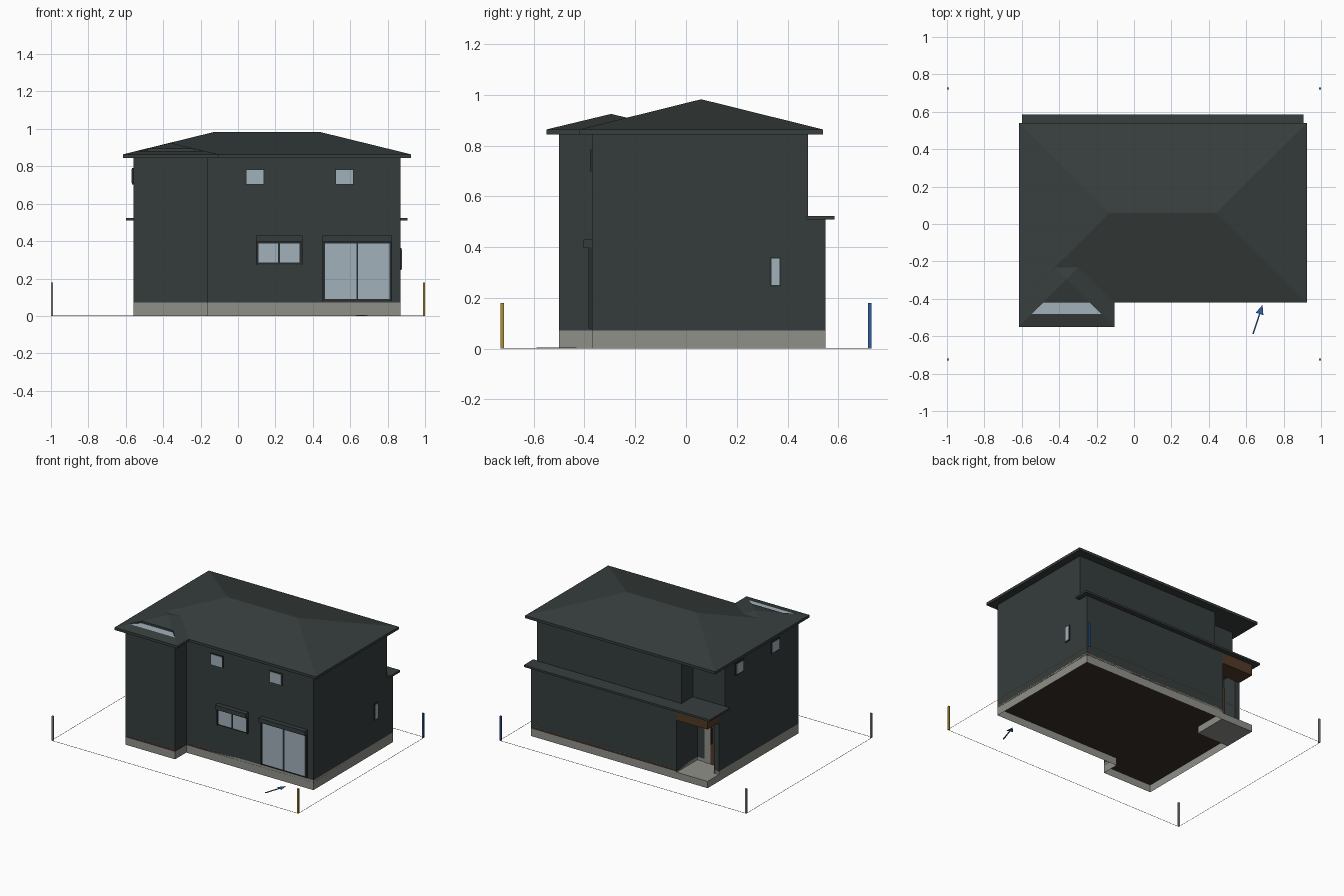
import bpy, bmesh

cube = bpy.data.objects.get("Cube")
if cube:
    bpy.data.objects.remove(cube, do_unlink=True)


def material(name, rgb):
    m = bpy.data.materials.new(name)
    m.use_nodes = True
    m.diffuse_color = (*rgb, 1)
    m.node_tree.nodes["Principled BSDF"].inputs["Base Color"].default_value = (*rgb, 1)
    return m


WALL = material("dark_green_grey", (.036, .046, .046))
ROOF = material("roof_slate", (.038, .049, .047))
TRIM = material("dark_trim", (.022, .027, .027))
BASE = material("concrete", (.28, .28, .255))
GLASS = material("pale_glass", (.36, .44, .50))
WOOD = material("brown_wood", (.085, .042, .02))
FLOOR = material("dark_brown", (.045, .028, .02))
GOLD = material("gold", (.42, .27, .03))
BLUE = material("blue", (.03, .11, .36))
GREY = material("post_grey", (.33, .33, .33))


def finish(name, bm, *mats):
    bmesh.ops.recalc_face_normals(bm, faces=bm.faces)
    me = bpy.data.meshes.new(name)
    bm.to_mesh(me)
    bm.free()
    ob = bpy.data.objects.new(name, me)
    for m in mats:
        me.materials.append(m)
    bpy.context.collection.objects.link(ob)
    return ob


def prism(name, outline, z0, z1, mat, rim=0):
    """Extrude a plan outline; with rim, keep only a border wall of that width."""
    bm = bmesh.new()
    face = bm.faces.new([bm.verts.new((x, y, z0)) for x, y in outline])
    if rim:
        bmesh.ops.inset_region(bm, faces=[face], thickness=rim, use_boundary=True)
        bmesh.ops.delete(bm, geom=[face], context='FACES_ONLY')
    top = bmesh.ops.extrude_face_region(bm, geom=bm.faces[:], use_keep_orig=True)
    bmesh.ops.translate(bm, vec=(0, 0, z1 - z0),
                        verts=[g for g in top["geom"] if isinstance(g, bmesh.types.BMVert)])
    return finish(name, bm, mat)


def box(name, x0, x1, y0, y1, z0, z1, mat):
    return prism(name, [(x0, y0), (x1, y0), (x1, y1), (x0, y1)], z0, z1, mat)


# Walls: shared front corners, with a different entrance corner on each storey
front = [(-.56, -.5), (-.16, -.5), (-.16, -.37), (.87, -.37)]
lower = front + [(.87, .55), (-.31, .55), (-.31, .31), (-.52, .31), (-.52, .42), (-.56, .42)]
upper = front + [(.87, .48), (-.30, .48), (-.30, .35), (-.56, .35)]
prism("foundation", lower, 0, .072, BASE, rim=.035)
prism("underfloor", lower, .055, .0715, FLOOR)
prism("lower_walls", lower, .072, .515, WALL)
prism("upper_walls", upper, .515, .85, WALL)

# Entrance porch
box("porch_step", -.56, -.30, .30, .55, 0, .05, BASE)
box("porch_beam", -.56, -.31, .42, .55, .43, .51, WOOD)
box("porch_soffit", -.52, -.31, .31, .42, .49, .51, WOOD)
box("front_door", -.515, -.42, .31, .317, .05, .42, WOOD)
box("door_side_panel", -.42, -.37, .31, .316, .05, .42, BASE)
box("door_handle", -.435, -.43, .317, .328, .2, .32, TRIM)

# Canopy between the storeys
box("back_canopy", -.6, .905, .475, .585, .51, .524, ROOF)
box("porch_canopy", -.6, -.29, .35, .585, .51, .524, ROOF)

# Roof: eave slabs, main hip and front wing hip
box("main_eaves", -.615, .925, -.42, .54, .845, .864, ROOF)
box("wing_eaves", -.615, -.105, -.55, -.3, .845, .864, ROOF)

bm = bmesh.new()
a, b, c, d, r0, r1 = [bm.verts.new(p) for p in (
    (-.615, -.42, .864), (.925, -.42, .864), (.925, .54, .864), (-.615, .54, .864),
    (-.13, .06, .983), (.44, .06, .983))]
for f in ((a, b, r1, r0), (b, c, r1), (c, d, r0, r1), (d, a, r0), (d, c, b, a)):
    bm.faces.new(f)
finish("main_roof", bm, ROOF)


def slope(inset):
    return .864 + .24 * inset


bm = bmesh.new()
cx, half, y0 = -.36, .255, -.55
apex = bm.verts.new((cx, y0 + half, slope(half)))


def pair(inset, z):
    return [bm.verts.new((cx + s * (half - inset), y0 + inset, z)) for s in (-1, 1)]


eave, sill = pair(0, slope(0)), pair(.07, slope(.07))
foot, head = pair(.13, slope(.07)), pair(.13, slope(.13))
rear = [bm.verts.new((cx + s * half, y0 + 2 * half, slope(0))) for s in (-1, 1)]
bm.faces.new((eave[0], eave[1], sill[1], sill[0]))
skylight = bm.faces.new((sill[0], sill[1], foot[1], foot[0]))
skylight.material_index = 1
bm.faces.new((foot[0], foot[1], head[1], head[0]))
bm.faces.new((head[0], head[1], apex))
for i in (0, 1):
    bm.faces.new((sill[i], foot[i], head[i]))
    bm.faces.new((eave[i], sill[i], head[i], apex, rear[i]))
bm.faces.new((rear[0], rear[1], apex))
bm.faces.new((eave[0], eave[1], rear[1], rear[0]))
finish("wing_roof", bm, ROOF, GLASS)

# Front windows with shutter boxes
Y = -.37
for i, x in enumerate((.045, .525)):
    box(f"upper_window_frame_{i}", x - .006, x + .096, Y - .006, Y, .699, .786, TRIM)
    box(f"upper_window_pane_{i}", x, x + .09, Y - .009, Y, .705, .78, GLASS)
for name, x0, x1, z0 in (("kitchen", .10, .34, .275), ("patio", .455, .82, .08)):
    mid = (x0 + x1) / 2
    box(name + "_window_frame", x0, x1, Y - .008, Y, z0, .40, TRIM)
    box(name + "_left_pane", mid + .005, x1 - .01, Y - .011, Y, z0 + .01, .388, GLASS)
    box(name + "_right_pane", x0 + .01, mid - .005, Y - .011, Y, z0 + .01, .388, GLASS)
    box(name + "_shutter_box", x0 - .004, x1 + .004, Y - .034, Y, .398, .43, WALL)
    for x in (x0 - .004, x1 - .004):
        box(name + "_shutter_rail", x, x + .008, Y - .014, Y, z0, .40, TRIM)

# Side windows
box("left_window_frame", .87, .875, .33, .375, .245, .362, TRIM)
box("left_window_pane", .87, .878, .336, .369, .251, .356, GLASS)
for i, y in enumerate((.185, -.23)):
    box(f"right_window_frame_{i}", -.566, -.56, y - .048, y + .048, .704, .792, TRIM)
    box(f"right_window_pane_{i}", -.569, -.56, y - .04, y + .04, .711, .785, GLASS)

# Plot boundary with corner posts
X, P = 1, .73
prism("plot_boundary", [(-X, -P), (X, -P), (X, P), (-X, P)], 0, .003, GOLD, rim=.01)
for sx, sy, mat in ((-1, -1, GREY), (1, -1, GOLD), (1, 1, BLUE), (-1, 1, GREY)):
    x, y = sx * (X - .006), sy * (P - .006)
    box("corner_post", x - .006, x + .006, y - .006, y + .006, 0, .18, mat)

# Ground arrow
prism("ground_arrow", [(.632, -.588), (.640, -.590), (.675, -.482), (.692, -.488),
                       (.687, -.432), (.651, -.474), (.668, -.480)], 0, .004, BLUE)
